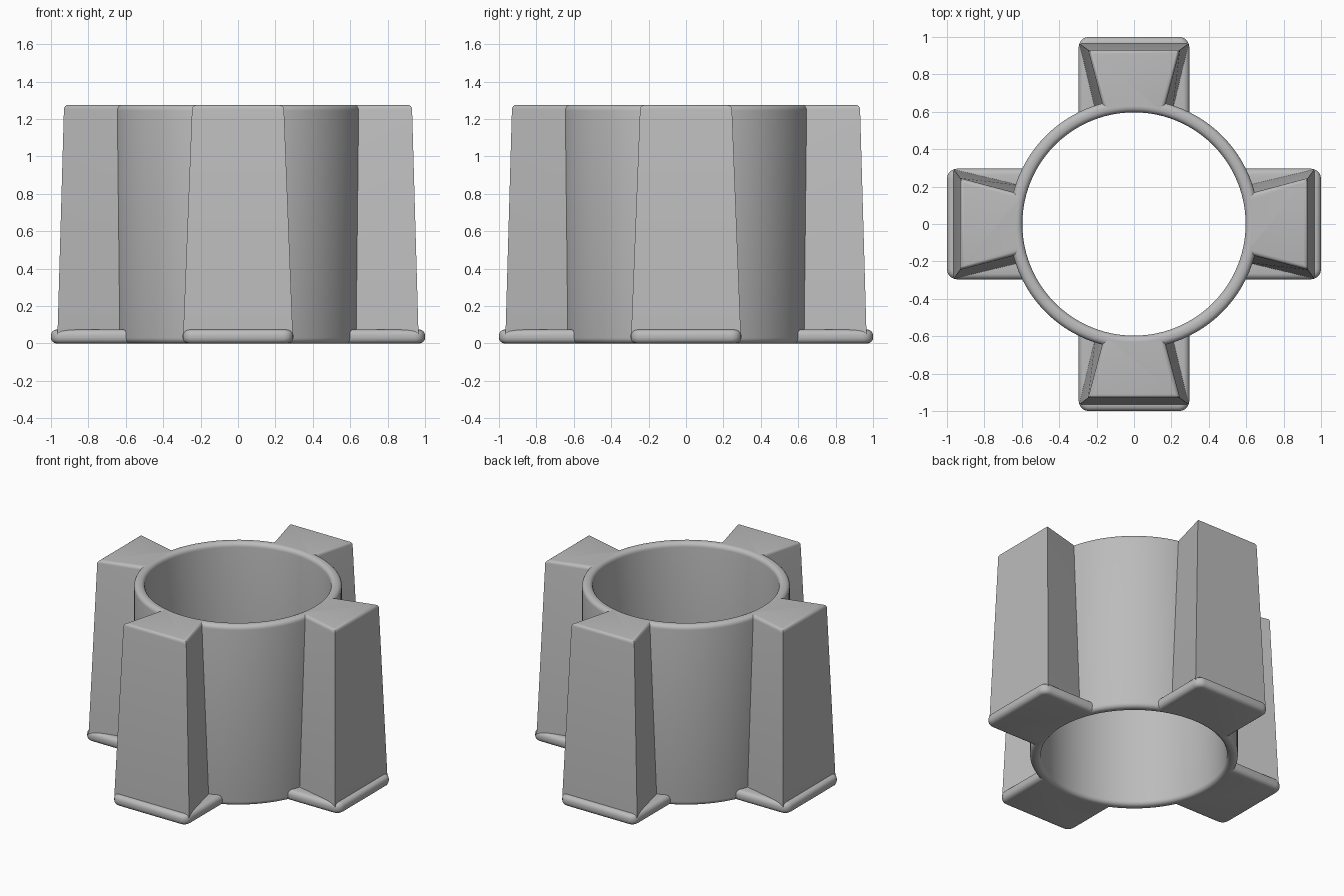
import bpy
import bmesh
from math import sin, cos, pi, asin

cube = bpy.data.objects.get("Cube")
if cube:
    bpy.data.objects.remove(cube)

grey = bpy.data.materials.new("plain grey")
grey.use_nodes = True
colour = (0.5, 0.5, 0.5, 1)
grey.diffuse_color = colour
grey.node_tree.nodes["Principled BSDF"].inputs["Base Color"].default_value = colour

HEIGHT = 1.275
INNER, OUTER = 0.597, 0.667
ROUND = 0.03
SEAT = 0.632  # radius where ribs and feet merge into the ring wall


def finish(bm, name, turn=0):
    bmesh.ops.recalc_face_normals(bm, faces=bm.faces)
    mesh = bpy.data.meshes.new(name)
    bm.to_mesh(mesh)
    bm.free()
    mesh.materials.append(grey)
    obj = bpy.data.objects.new(name, mesh)
    bpy.context.collection.objects.link(obj)
    obj.rotation_euler.z = turn
    bpy.ops.object.select_all(action="DESELECT")
    obj.select_set(True)
    bpy.context.view_layer.objects.active = obj
    bpy.ops.object.shade_smooth_by_angle(angle=pi / 6)


def outline(half_out, y_out, half_in):
    """Plan shape: straight outer end, inner end curved along the ring."""
    a = asin(half_in / SEAT)
    arc = [(SEAT * sin(a * t / 4), SEAT * cos(a * t / 4)) for t in range(-4, 5)]
    return arc + [(half_out, y_out), (-half_out, y_out)]


def loft(low, high, z_low, z_high):
    bm = bmesh.new()
    a = [bm.verts.new((x, y, z_low)) for x, y in low]
    b = [bm.verts.new((x, y, z_high)) for x, y in high]
    bm.faces.new(a[::-1])
    bm.faces.new(b)
    for i in range(len(a)):
        j = (i + 1) % len(a)
        bm.faces.new((a[i], a[j], b[j], b[i]))
    return bm


def bevel(bm, rule, size, segments):
    edges = [e for e in bm.edges if rule(e.verts[0].co, e.verts[1].co)]
    bmesh.ops.bevel(bm, geom=edges, offset=size, segments=segments,
                    profile=0.5, affect="EDGES", clamp_overlap=True)


# Ring wall: rounded rectangle section, spun around z
section = []
corners = [(OUTER - ROUND, ROUND, -pi / 2), (OUTER - ROUND, HEIGHT - ROUND, 0),
           (INNER + ROUND, HEIGHT - ROUND, pi / 2), (INNER + ROUND, ROUND, pi)]
for r, z, start in corners:
    for k in range(6):
        t = start + k * pi / 10
        section.append((r + ROUND * cos(t), z + ROUND * sin(t)))
bm = bmesh.new()
STEPS = 96
rings = [[bm.verts.new((r * cos(2 * pi * s / STEPS), r * sin(2 * pi * s / STEPS), z))
          for r, z in section] for s in range(STEPS)]
for s in range(STEPS):
    p, q = rings[s], rings[(s + 1) % STEPS]
    for i in range(len(section)):
        j = (i + 1) % len(section)
        bm.faces.new((p[i], q[i], q[j], p[j]))
finish(bm, "ring_wall")

# Four drafted ribs, each on a rounded foot
for i, side in enumerate(("back", "right", "front", "left")):
    turn = i * pi / 2

    rib = loft(outline(0.293, 0.965, 0.205), outline(0.245, 0.93, 0.16), 0.05, HEIGHT)
    bevel(rib, lambda a, b: min(a.z, b.z) > HEIGHT - 0.001 and max(a.y, b.y) > 0.9,
          0.022, 4)
    finish(rib, side + "_rib", turn)

    plan = outline(0.296, 1.0, 0.296)
    foot = loft(plan, plan, 0, 0.074)
    bevel(foot, lambda a, b: abs(a.z - b.z) > 0.05 and a.y > 0.9, 0.055, 5)
    bevel(foot, lambda a, b: abs(a.z - b.z) < 0.001 and max(a.y, b.y) > 0.9,
          0.03, 4)
    finish(foot, side + "_foot", turn)
